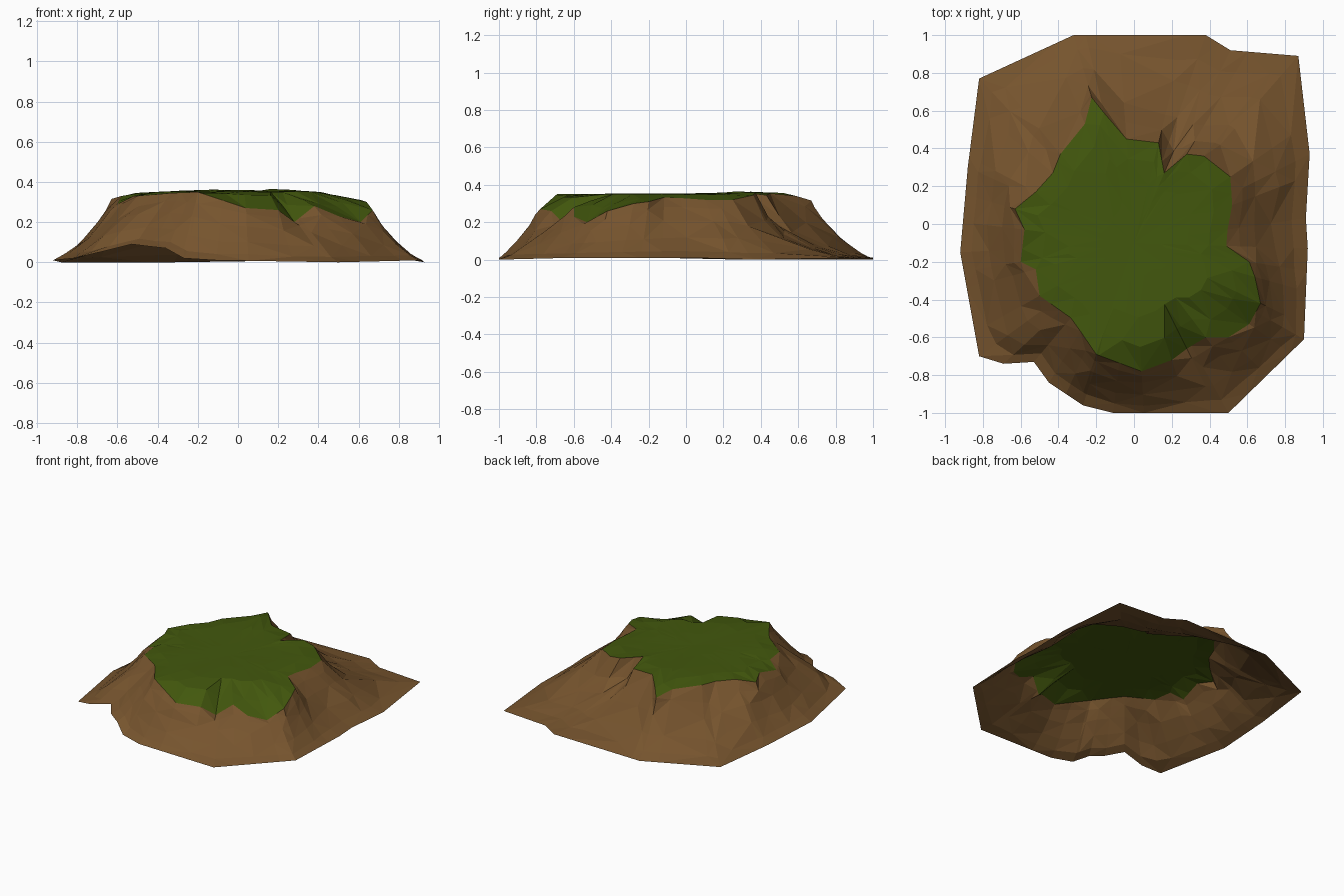
import bpy, math
from mathutils import Vector, noise

if "Cube" in bpy.data.objects:
    bpy.data.objects.remove(bpy.data.objects["Cube"])

CENTRE = Vector((0.0, -0.1, 0.352))

# Ground outline of the mound (front-left rim is lifted off the ground)
BASE = [(.93, .37, 0), (.87, .89, .01), (.51, .92, .01), (.38, 1, .01), (-.32, 1, 0),
        (-.82, .77, 0), (-.88, .3, 0), (-.92, -.15, .01), (-.82, -.70, .02),
        (-.69, -.74, .05), (-.53, -.73, .09), (-.45, -.84, .08), (-.36, -.90, .07),
        (-.27, -.96, .02), (-.11, -1, .01), (.50, -1, 0), (.90, -.61, .01),
        (.92, -.13, .01), (.91, .03, .01)]

# Ragged edge of the grass cap
GRASS = [(.52, .10, .32), (.51, .25, .32), (.37, .36, .345), (.28, .37, .36),
         (.16, .27, .365), (.13, .43, .345), (-.04, .45, .355), (-.16, .59, .34),
         (-.24, .69, .31), (-.26, .53, .335), (-.39, .37, .34), (-.43, .27, .34),
         (-.52, .17, .34), (-.63, .08, .315), (-.58, -.03, .33), (-.60, -.20, .29),
         (-.52, -.24, .33), (-.50, -.38, .33), (-.33, -.50, .345), (-.20, -.69, .35),
         (.04, -.78, .27), (.20, -.72, .26), (.28, -.66, .20), (.38, -.60, .28),
         (.50, -.60, .23), (.61, -.53, .20), (.67, -.42, .26), (.64, -.28, .30),
         (.61, -.20, .31), (.48, -.11, .335)]


def angle_of(p):
    return math.atan2(p[1] - CENTRE.y, p[0] - CENTRE.x) % math.tau


def ray_hit(outline, a):
    """Furthest point of the outline seen from the centre at angle a."""
    d = Vector((math.cos(a), math.sin(a)))
    best, far = None, -1
    for i, p in enumerate(outline):
        p, q = Vector(p), Vector(outline[(i + 1) % len(outline)])
        e, o = q - p, p - CENTRE
        den = d.x * e.y - d.y * e.x
        if abs(den) < 1e-9:
            continue
        s = (d.y * o.x - d.x * o.y) / den
        r = (o.x * e.y - o.y * e.x) / den
        if -1e-5 <= s <= 1 + 1e-5 and r > far:
            best, far = p + e * s, r
    return best


def bump(p, seed, scale=6.0):
    """Coherent roughness, about -1 to 1."""
    return noise.noise(Vector((p.x * scale, p.y * scale, seed)))


def material(name, rgb):
    m = bpy.data.materials.new(name)
    m.diffuse_color = (*rgb, 1)
    m.use_nodes = True
    m.node_tree.nodes["Principled BSDF"].inputs["Base Color"].default_value = m.diffuse_color
    return m


def skin(name, rings, mat, cap=None):
    """Triangulated flat skin over rings of equal count, optionally closed by a point."""
    n = len(rings[0])
    verts = [p for ring in rings for p in ring]
    faces = []
    for r in range(len(rings) - 1):
        for i in range(n):
            j = (i + 1) % n
            a, b, c, d = r * n + i, r * n + j, (r + 1) * n + j, (r + 1) * n + i
            if (i + r) % 2:
                faces += [(a, d, c), (a, c, b)]
            else:
                faces += [(a, d, b), (b, d, c)]
    if cap is not None:
        verts.append(cap)
        faces += [(len(verts) - 1, i, (i + 1) % n) for i in range(n)]
    me = bpy.data.meshes.new(name)
    me.from_pydata(verts, [], faces)
    me.materials.append(mat)
    me.update()
    ob = bpy.data.objects.new(name, me)
    bpy.context.collection.objects.link(ob)
    return ob


# One spoke through every corner of both outlines, dropping near duplicates
angles = []
for a in sorted([angle_of(p) for p in GRASS] + [angle_of(p) for p in BASE]):
    if not angles or a - angles[-1] > 0.012:
        angles.append(a)
edge = [ray_hit(GRASS, a) for a in angles]
foot = [ray_hit(BASE, a) for a in angles]

# Smoothed edge, so that grass notches fade out down the slope
soft = []
for a in angles:
    near = [ray_hit(GRASS, a + k * .09) for k in (-2, -1, 0, 1, 2)]
    reach = sum((p - CENTRE).to_2d().length for p in near) / 5
    soft.append(Vector((CENTRE.x + math.cos(a) * reach, CENTRE.y + math.sin(a) * reach,
                        sum(p.z for p in near) / 5)))

# Earth slope: straight where short, a steep ledge with a low apron where long
slope = [edge]
for t, h, low, mix in ((.14, .85, .62, .3), (.32, .63, .32, .6),
                       (.58, .34, .14, .9), (.81, .11, .04, 1)):
    ring = []
    for e, s, f in zip(edge, soft, foot):
        start = e.lerp(s, mix)
        run = (f - s).to_2d().length
        sag = min(1, max(0, (run - .47) / .22))
        k = t + .08 * bump(start.lerp(f, t), 3) * (t > .2)
        p = start.lerp(f, k)
        p.z = f.z + (start.z - f.z) * (h + (low - h) * sag)
        p.z += .03 * bump(p, 8) * (1 - t)
        ring.append(p)
    slope.append(ring)
slope.append(foot)
skin("earth_slope", slope, material("earth brown", (.182, .089, .027)))

# Grass cap: nearly level plateau, stepping down to a terrace at the front right
cap_rings = []
for t in (.28, .58, .81):
    ring = []
    for e in edge:
        p = CENTRE.lerp(e, t)
        p.z = .352 + .025 * max(0, p.y) + .006 * bump(p, 5, 4)
        if t > .8:
            mix = .5 if e.x > .25 and e.y < -.15 else .2
            p.z += (e.z - p.z) * mix
        ring.append(p)
    cap_rings.append(ring)
skin("grass_cap", cap_rings + [edge], material("grass green", (.055, .097, .004)), CENTRE)
